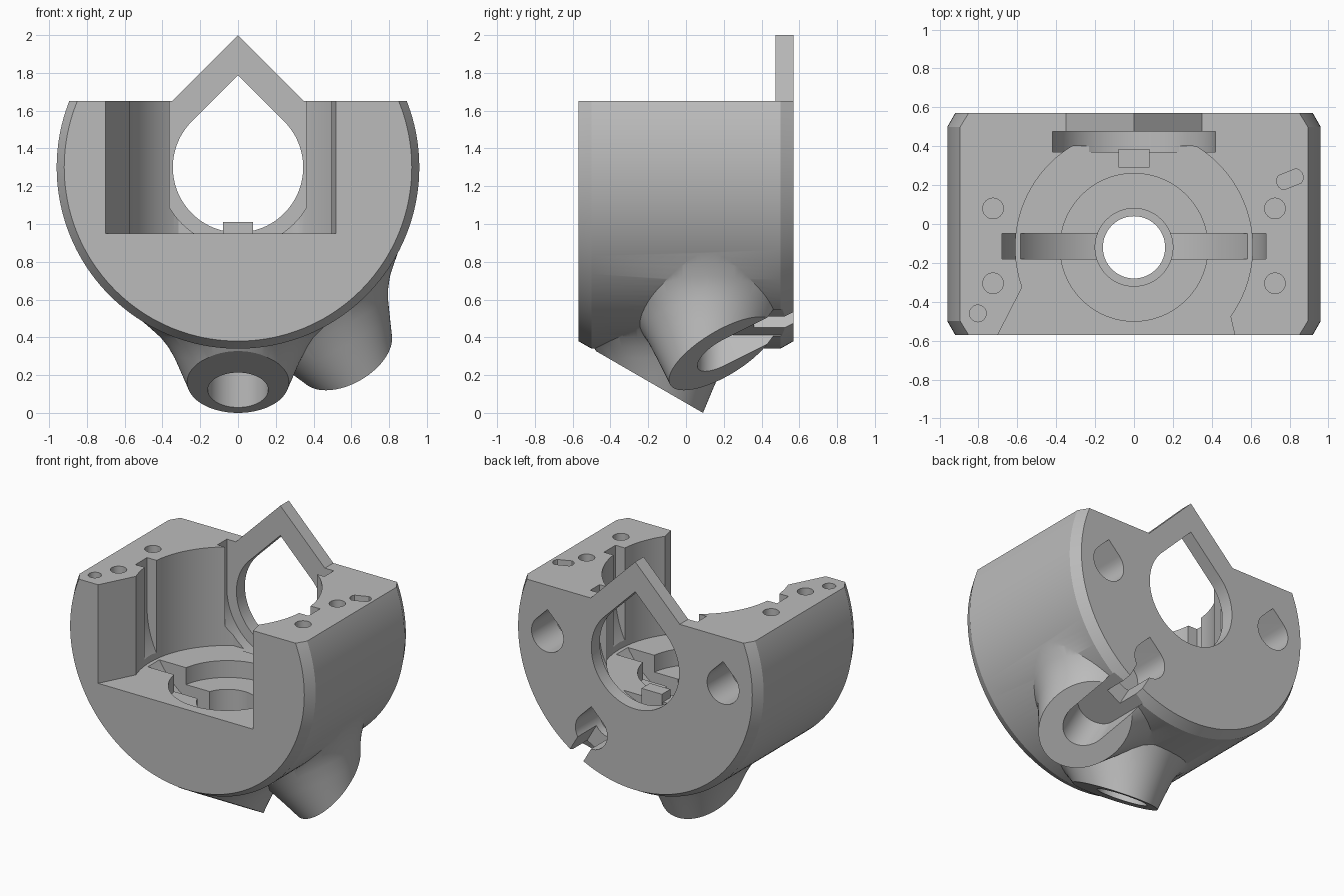
import bpy, bmesh, math
from mathutils import Matrix, Vector

cube = bpy.data.objects.get("Cube")
if cube:
    bpy.data.objects.remove(cube, do_unlink=True)

grey = bpy.data.materials.new("plain grey")
grey.use_nodes = True
GREY = (0.5, 0.5, 0.5, 1)
grey.diffuse_color = GREY
grey.node_tree.nodes["Principled BSDF"].inputs["Base Color"].default_value = GREY

CZ = 1.3      # height of the barrel axis
BORE_Y = -0.12
UP = Matrix.Identity(4)
ALONG_Y = Matrix(((1, 0, 0, 0), (0, 0, 1, 0), (0, 1, 0, CZ), (0, 0, 0, 1)))


def radial(deg):
    """Frame whose z axis points outward from the barrel axis."""
    return Matrix.Translation((0, 0, CZ)) @ Matrix.Rotation(math.radians(deg), 4, 'Y')


def finish(bm, name, frame):
    bmesh.ops.transform(bm, matrix=frame, verts=bm.verts)
    bmesh.ops.recalc_face_normals(bm, faces=bm.faces)
    mesh = bpy.data.meshes.new(name)
    bm.to_mesh(mesh)
    bm.free()
    mesh.materials.append(grey)
    ob = bpy.data.objects.new(name, mesh)
    bpy.context.collection.objects.link(ob)
    return ob


def prism(name, outline, w0, w1, frame=UP):
    bm = bmesh.new()
    face = bm.faces.new([bm.verts.new((u, v, w0)) for u, v in outline])
    ext = bmesh.ops.extrude_face_region(bm, geom=[face])["geom"]
    moved = [g for g in ext if isinstance(g, bmesh.types.BMVert)]
    bmesh.ops.translate(bm, verts=moved, vec=(0, 0, w1 - w0))
    return finish(bm, name, frame)


def lathe(name, profile, frame, cy=0.0, steps=160):
    bm = bmesh.new()
    vs = [bm.verts.new((r, 0, w)) for r, w in profile]
    es = [bm.edges.new(p) for p in zip(vs, vs[1:])]
    bmesh.ops.spin(bm, geom=vs + es, cent=(0, 0, 0), axis=(0, 0, 1),
                   angle=2 * math.pi, steps=steps, use_duplicate=False)
    bmesh.ops.remove_doubles(bm, verts=bm.verts, dist=1e-5)
    return finish(bm, name, frame @ Matrix.Translation((0, cy, 0)))


def arc(cx, cy, r, a0, a1, n=64):
    angles = [math.radians(a0 + (a1 - a0) * i / n) for i in range(n + 1)]
    return [(cx + r * math.cos(a), cy + r * math.sin(a)) for a in angles]


def circle(cx, cy, r, n=64):
    return arc(cx, cy, r, 0, 360, n)[:-1]


def rect(x0, x1, y0, y1):
    return [(x0, y0), (x1, y0), (x1, y1), (x0, y1)]


def teardrop(cx, cy, r):
    return arc(cx, cy, r, 135, 405) + [(cx, cy + r * math.sqrt(2))]


def u_shape(r, top):
    return arc(0, 0, r, 180, 360) + [(r, top), (-r, top)]


def combine(target, tool, op):
    mod = target.modifiers.new(op.lower(), 'BOOLEAN')
    mod.object, mod.operation, mod.solver = tool, op, 'EXACT'
    bpy.context.view_layer.objects.active = target
    bpy.ops.object.modifier_apply(modifier=mod.name)
    bpy.data.objects.remove(tool, do_unlink=True)


# Barrel with chamfered ends, flattened on top
body = lathe("housing", [(0, -.57), (.92, -.57), (.96, -.5), (.96, .5),
                         (.92, .57), (0, .57)], ALONG_Y)
combine(body, prism("top_cut", rect(-2, 2, -2, 2), 1.65, 3), 'DIFFERENCE')

# Two flared bosses, each trimmed by a plane sloping along y
flare = [(0, .3), (.6, .3), (.6, .74), (.53, .795), (.46, .855), (.41, .9), (.37, .95),
         (.335, 1.01), (.295, 1.1), (.26, 1.18), (.21, 1.3), (.19, 1.36), (0, 1.36)]
SIDE_VIEW = Matrix(((0, 0, 1, 0), (1, 0, 0, 0), (0, 1, 0, 0), (0, 0, 0, 1)))
for side, deg in ((-1, 180), (1, 150)):
    boss = lathe("boss", flare, radial(deg), side * .12, 128)
    keep = [(-.57 * -side, .2), (.57 * -side, .2),
            (.57 * -side, 1.577), (-.57 * -side, .919)]
    combine(boss, prism("trim", keep, -1, 1, radial(deg) @ SIDE_VIEW), 'INTERSECT')
    combine(body, boss, 'UNION')

# Pointed gable above the rear opening
gable = [(-.35, .2), (.35, .2), (.35, .35), (0, .7), (-.35, .35)]
combine(body, prism("gable", gable, .475, .57, ALONG_Y), 'UNION')

# Round chamber open to the front and top, with a flat rear wall
chamber = [(x, min(y, .4)) for x, y in arc(0, BORE_Y, .61, -35.6, 199.6, 96)]
chamber += [(-.716, -.6), (.525, -.6)]
cutters = [
    prism("chamber", chamber, .95, 1.8),
    prism("floor_recess", circle(0, BORE_Y, .38, 96), .83, 1.2),
    prism("disc_slot", u_shape(.68, .5), -.18, -.05, ALONG_Y),
    prism("bore_step", circle(0, BORE_Y, .2), .55, 1.2),
    prism("bore", circle(0, BORE_Y, .16), -.2, 1.2),
    prism("rear_recess", u_shape(.42, .5), .37, .475, ALONG_Y),
    prism("rear_opening", teardrop(0, 0, .345), .3, .7, ALONG_Y),
]

# Teardrop sockets in the back
for deg in (0, 180, -60):
    a = math.radians(deg)
    hole = teardrop(.69 * math.cos(a), .69 * math.sin(a), .125)
    cutters.append(prism("socket", hole, .3, .7, ALONG_Y))

# Side boss: long rounded slot and the notch joining it to the socket
slot = arc(0, .2, .14, 180, 360, 32) + [(.14, .6), (-.14, .6)]
cutters.append(prism("side_slot", slot, .945, 1.5, radial(150)))
cutters.append(prism("notch", rect(-.06, .06, .36, .7), .7, 1.3, radial(150)))

# Small holes in the top faces
for x, y, r in ((-.725, .08, .053), (.725, .08, .053), (-.725, -.305, .053),
                (.725, -.305, .053), (-.803, -.46, .043)):
    cutters.append(prism("top_hole", circle(x, y, r, 32), 1.4, 1.8))
oblong = arc(.025, 0, .045, -60, 60, 12) + arc(-.025, 0, .045, 120, 240, 12)
tilt = Matrix.Translation((.802, .23, 0)) @ Matrix.Rotation(math.radians(22), 4, 'Z')
cutters.append(prism("oblong_hole", oblong, 1.5, 1.8, tilt))

for tool in cutters:
    combine(body, tool, 'DIFFERENCE')

# Small tab on the chamber floor
combine(body, prism("tab", rect(-.08, .08, .29, .385), .9, 1.01), 'UNION')

bpy.ops.object.select_all(action='DESELECT')
body.select_set(True)
bpy.context.view_layer.objects.active = body
bpy.ops.object.shade_smooth_by_angle(angle=math.radians(25))
